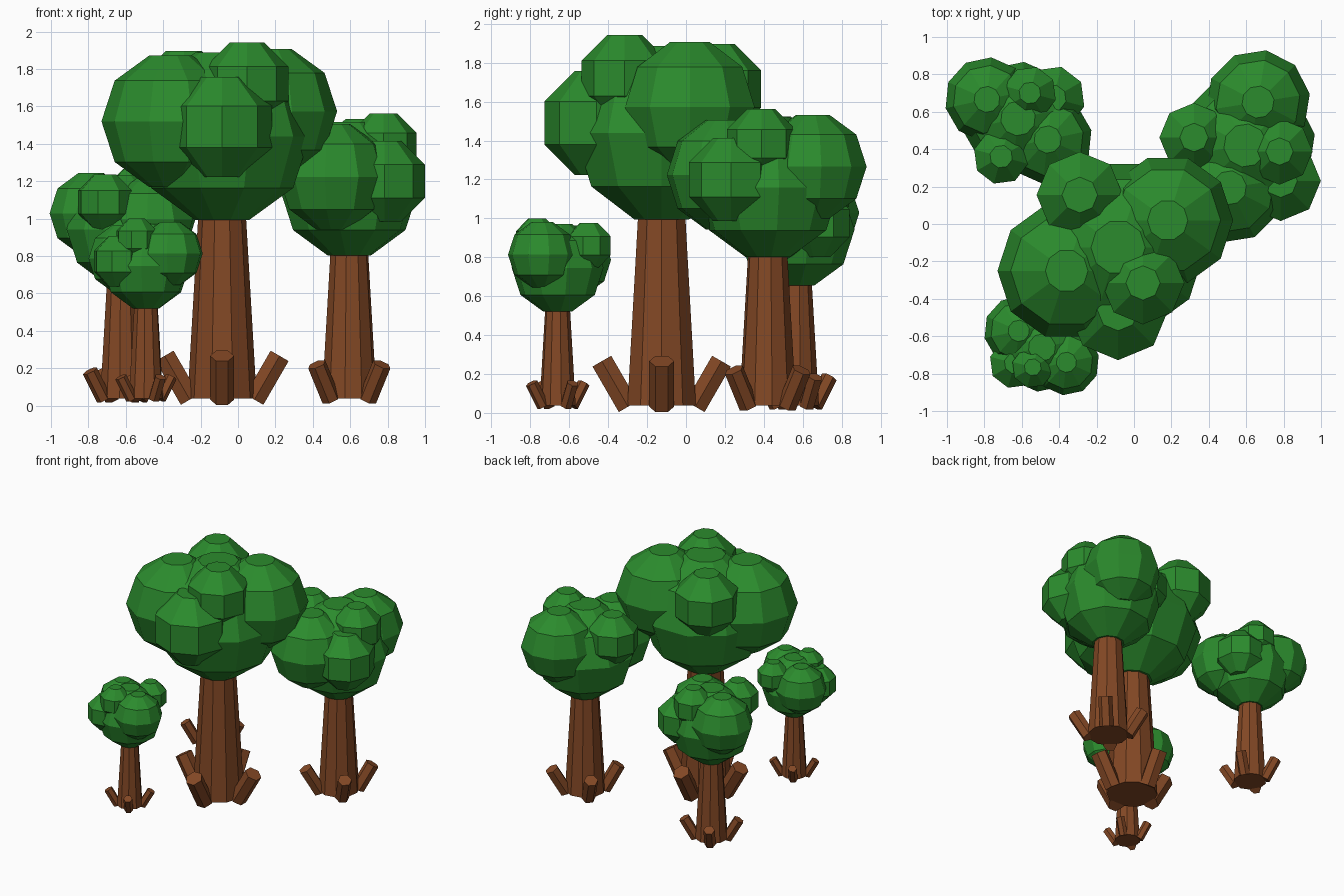
import bpy, bmesh, math
from mathutils import Matrix, Vector

if "Cube" in bpy.data.objects:
    bpy.data.objects.remove(bpy.data.objects["Cube"])


def material(name, rgb):
    m = bpy.data.materials.new(name)
    m.diffuse_color = (*rgb, 1)
    m.use_nodes = True
    m.node_tree.nodes["Principled BSDF"].inputs["Base Color"].default_value = m.diffuse_color
    return m


BARK = material("bark brown", (0.225, 0.064, 0.018))
LEAF = material("leaf green", (0.024, 0.258, 0.026))


def lathe(name, profile, sides, mat, matrix, phase=0.0):
    """Faceted solid of revolution with flat end caps; profile runs bottom to top."""
    bm = bmesh.new()
    rings = []
    for r, z in profile:
        ring = []
        for i in range(sides):
            a = phase + math.tau * i / sides
            ring.append(bm.verts.new((r * math.cos(a), r * math.sin(a), z)))
        rings.append(ring)
    for low, high in zip(rings, rings[1:]):
        for i in range(sides):
            j = (i + 1) % sides
            bm.faces.new((low[i], low[j], high[j], high[i]))
    bm.faces.new(rings[0][::-1])
    bm.faces.new(rings[-1])
    bm.transform(matrix)
    mesh = bpy.data.meshes.new(name)
    bm.to_mesh(mesh)
    bm.free()
    mesh.materials.append(mat)
    obj = bpy.data.objects.new(name, mesh)
    bpy.context.collection.objects.link(obj)
    return obj


def leaf_ball(name, centre, radius, sides, base):
    """Ball whose outline is a regular polygon with a flat top and bottom."""
    step = math.tau / sides
    lats = [-math.pi / 2 + step * (k + 0.5) for k in range(sides // 2)]
    profile = [(radius * math.cos(t), radius * math.sin(t)) for t in lats]
    lathe(name, profile, sides, LEAF, base @ Matrix.Translation(centre))


# Leaf balls: name, centre relative to the trunk foot, radius, sides
BALLS = [
    ("canopy_core", (0, 0, 1.402), 0.47, 10),
    ("canopy_large_left", (-0.275, -0.125, 1.482), 0.37, 10),
    ("canopy_large_right", (0.265, 0.145, 1.535), 0.35, 10),
    ("canopy_back", (-0.205, 0.28, 1.627), 0.25, 8),
    ("canopy_top", (0.133, -0.19, 1.682), 0.24, 8),
    ("canopy_front", (0, -0.335, 1.452), 0.29, 8),
]


def tree(label, x, y, scale, turn):
    base = (Matrix.Translation((x, y, 0.038))
            @ Matrix.Rotation(math.radians(turn), 4, 'Z') @ Matrix.Scale(scale, 4))
    # Tapered trunk
    lathe(label + "_trunk", [(0.185, 0), (0.122, 1.07)], 10, BARK, base)
    # Four stubby roots leaning outward
    for k in range(4):
        lean = (Matrix.Rotation(math.pi / 2 * k, 4, 'Z')
                @ Matrix.Translation((0.24, 0, 0.111))
                @ Matrix.Rotation(math.radians(30), 4, 'Y'))
        lathe(f"{label}_root_{k + 1}", [(0.064, -0.135), (0.064, 0.135)], 6, BARK,
              base @ lean, math.pi / 6)
    # Clustered canopy
    for name, centre, radius, sides in BALLS:
        leaf_ball(f"{label}_{name}", Vector(centre), radius, sides, base)


tree("tall_tree", -0.085, -0.125, 1.0, 0)
tree("right_tree", 0.595, 0.42, 0.80, 45)
tree("back_tree", -0.62, 0.565, 0.645, 120)
tree("small_tree", -0.492, -0.66, 0.505, 300)
